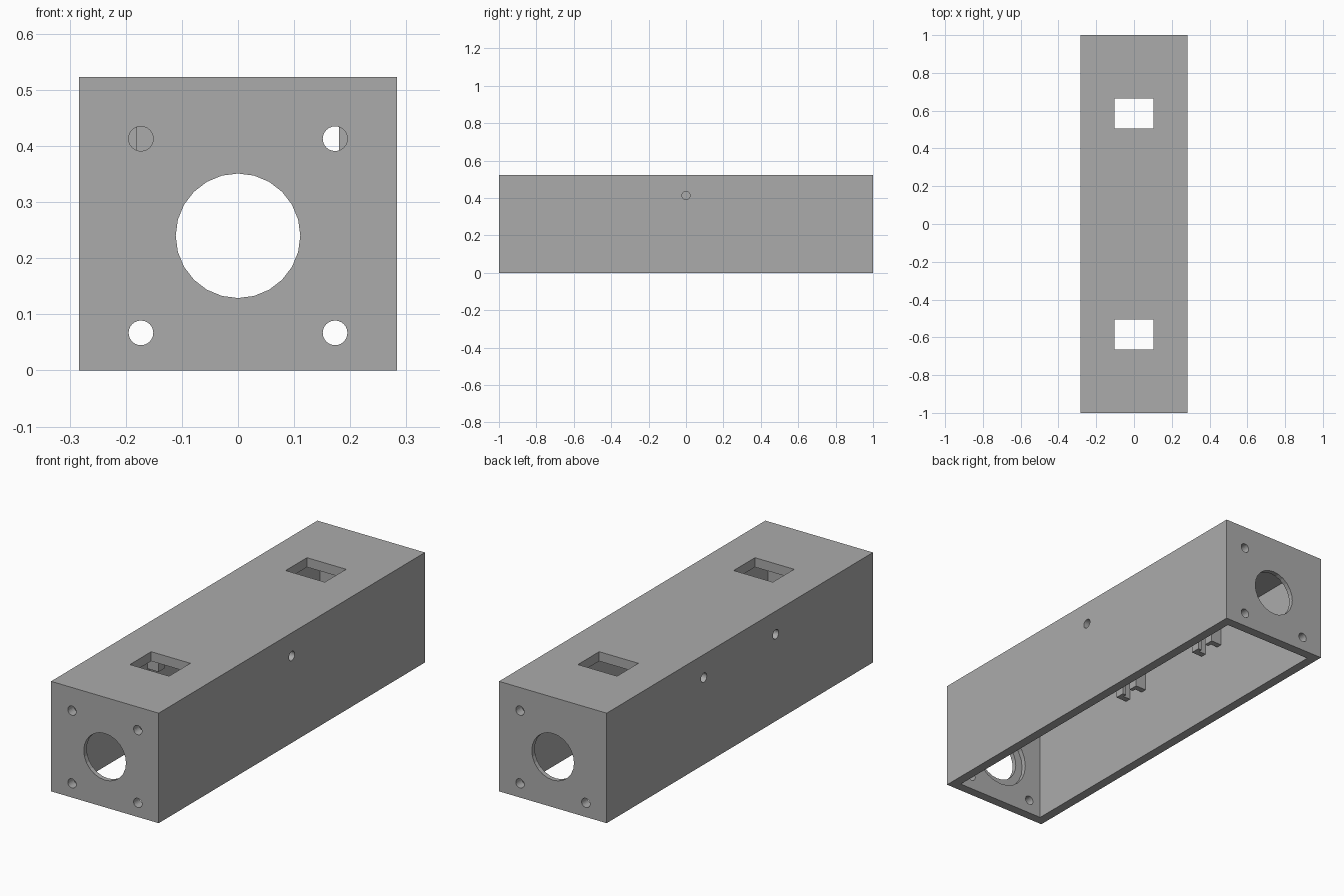
import bpy
from math import pi
from mathutils import Matrix, Vector

if "Cube" in bpy.data.objects:
    bpy.data.objects.remove(bpy.data.objects["Cube"], do_unlink=True)

W, H, WALL = 0.283, 0.523, 0.045   # half width, height, wall thickness
INNER = W - WALL
SCREW_Z, SCREW_R = 0.413, 0.022
BORE_Z = 0.24

grey = bpy.data.materials.new("plain grey")
grey.use_nodes = True
grey.diffuse_color = (0.41, 0.41, 0.41, 1)
grey.node_tree.nodes["Principled BSDF"].inputs["Base Color"].default_value = grey.diffuse_color


def box(name, x, y, z):
    """Box from (low, high) pairs on each axis."""
    lo, hi = [Vector(c) for c in zip(x, y, z)]
    bpy.ops.mesh.primitive_cube_add(size=1)
    obj = bpy.context.object
    obj.name = name
    obj.data.transform(Matrix.Translation((lo + hi) / 2) @ Matrix.Diagonal((*(hi - lo), 1)))
    return obj


def rod(name, radius, length, centre, axis):
    """Cylinder along the x or y axis."""
    bpy.ops.mesh.primitive_cylinder_add(vertices=24, radius=radius, depth=length)
    obj = bpy.context.object
    obj.name = name
    turn = Matrix.Rotation(pi / 2, 4, "Y" if axis == "x" else "X")
    obj.data.transform(Matrix.Translation(centre) @ turn)
    return obj


def combine(tool, operation="DIFFERENCE"):
    """Apply one boolean to the housing, then discard the tool."""
    mod = housing.modifiers.new("boolean", "BOOLEAN")
    mod.operation, mod.solver, mod.object = operation, "EXACT", tool
    bpy.context.view_layer.objects.active = housing
    bpy.ops.object.modifier_apply(modifier=mod.name)
    bpy.data.objects.remove(tool, do_unlink=True)


# Hollow housing, open underneath
housing = box("housing", (-W, W), (-1, 1), (0, H))
combine(box("cavity", (-INNER, INNER), (-1 + WALL, 1 - WALL), (-0.1, H - WALL)))

# Nut holders on the inner side walls: (side, y)
for side, y in ((1, 0), (-1, 0.27), (-1, -0.27)):
    def across(a, b):
        return sorted((side * a, side * b))

    def along(half):
        return (y - half, y + half)

    combine(box("nut_holder", across(0.18, INNER + 0.01), along(0.07),
                (SCREW_Z - 0.07, H - WALL + 0.01)), "UNION")
    combine(box("nut_pocket", across(0.199, INNER), along(0.042), (0.3, SCREW_Z + 0.042)))
    combine(box("screw_slot", across(0.15, 0.21), along(0.024), (0.3, SCREW_Z + 0.024)))
    combine(rod("side_hole", SCREW_R, 0.1, (side * W, y, SCREW_Z), "x"))

for end in (-1, 1):
    # Central bore with a wider recess on the inside of each end wall
    combine(rod("bore", 0.111, 0.2, (0, end, BORE_Z), "y"))
    combine(rod("recess", 0.149, 0.1, (0, end * 0.928, BORE_Z), "y"))
    # Four screw holes around the bore
    for x in (-0.173, 0.173):
        for z in (2 * BORE_Z - SCREW_Z, SCREW_Z):
            combine(rod("end_hole", SCREW_R, 0.2, (x, end, z), "y"))
    # Rectangular window in the roof
    combine(box("window", (-0.103, 0.103), sorted((end * 0.505, end * 0.665)), (0.46, 0.6)))

housing.data.materials.clear()
housing.data.materials.append(grey)
housing.data.polygons.foreach_set("material_index", [0] * len(housing.data.polygons))
